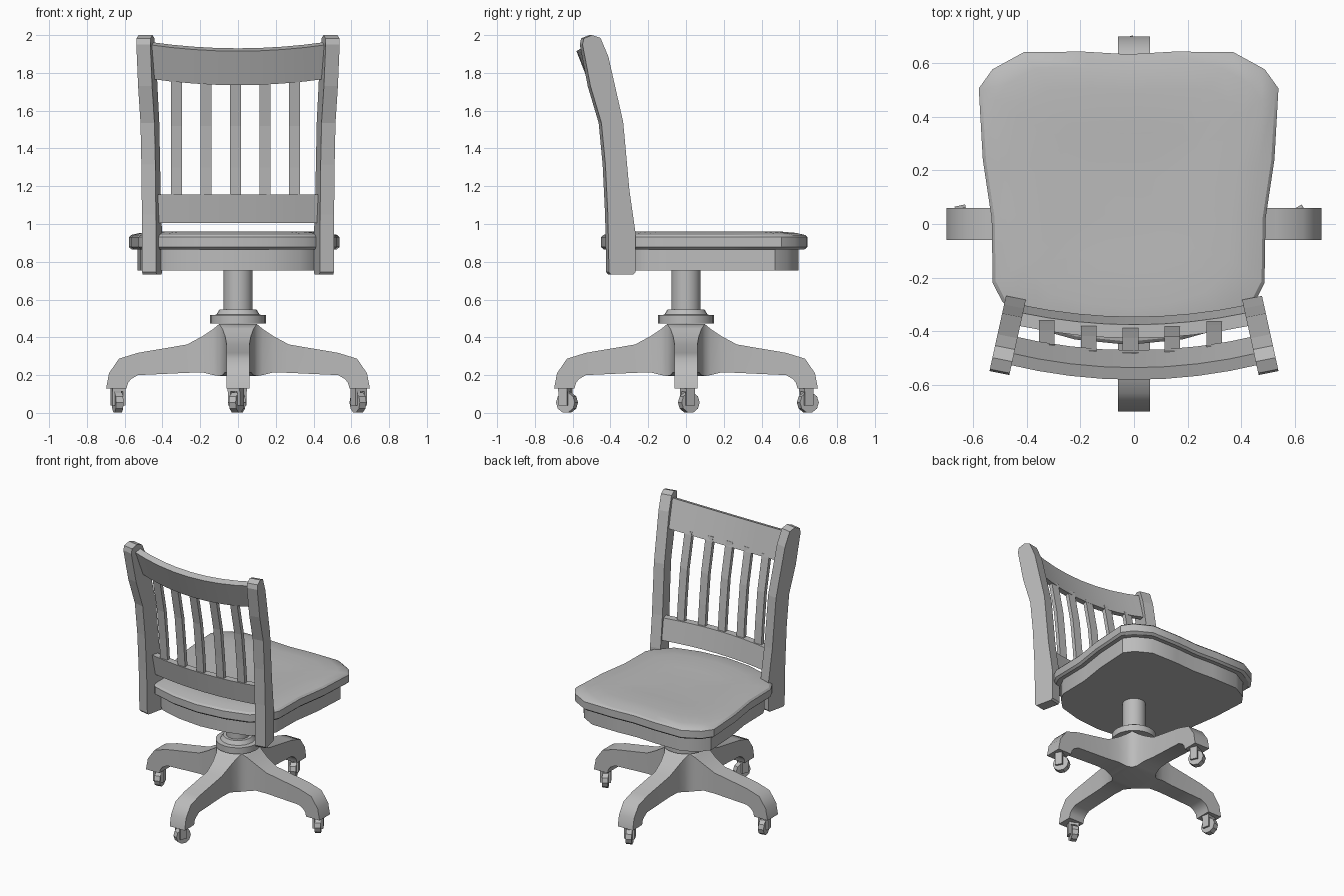
import bpy, bmesh, math
from mathutils import Matrix, Vector

if "Cube" in bpy.data.objects:
    bpy.data.objects.remove(bpy.data.objects["Cube"])

grey = bpy.data.materials.new("warm_grey")
grey.use_nodes = True
COLOUR = (0.5, 0.5, 0.5, 1)
grey.diffuse_color = COLOUR
grey.node_tree.nodes["Principled BSDF"].inputs["Base Color"].default_value = COLOUR


def finish(name, bm, smooth=None):
    bmesh.ops.remove_doubles(bm, verts=bm.verts[:], dist=0.0005)
    bmesh.ops.recalc_face_normals(bm, faces=bm.faces[:])
    mesh = bpy.data.meshes.new(name)
    bm.to_mesh(mesh)
    bm.free()
    obj = bpy.data.objects.new(name, mesh)
    bpy.context.collection.objects.link(obj)
    mesh.materials.append(grey)
    if smooth:
        bpy.ops.object.select_all(action='DESELECT')
        obj.select_set(True)
        bpy.context.view_layer.objects.active = obj
        bpy.ops.object.shade_smooth_by_angle(angle=math.radians(smooth))
    return obj


def loft(bm, rings, start=True, end=True):
    """Bridge equal-sized rings of points, with optional caps."""
    loops = [[bm.verts.new(p) for p in ring] for ring in rings]
    n = len(loops[0])
    for a, b in zip(loops, loops[1:]):
        for i in range(n):
            j = (i + 1) % n
            bm.faces.new((a[i], a[j], b[j], b[i]))
    if start:
        bm.faces.new(loops[0])
    if end:
        bm.faces.new(loops[-1])


def lathe(name, profile, sides=24):
    bm = bmesh.new()
    loft(bm, [[(r * math.cos(t), r * math.sin(t), z)
               for t in (math.tau * i / sides for i in range(sides))]
              for r, z in profile])
    return finish(name, bm, 35)


# Four-legged base, one leg lofted outward and repeated around the hub
LEG = [  # radius, half width, bottom, top
    (0.10, 0.10, 0.195, 0.47), (0.13, 0.082, 0.20, 0.445),
    (0.19, 0.068, 0.215, 0.405), (0.27, 0.06, 0.212, 0.362),
    (0.53, 0.06, 0.20, 0.318)]
bm = bmesh.new()
for k in range(4):
    turn = Matrix.Rotation(k * math.pi / 2, 3, 'Z')
    rings = [[(r, -w, b), (r, w, b), (r, w, t), (r, -w, t)] for r, w, b, t in LEG]
    # the curled foot fans round from the leg to the caster
    for (ri, zi), (ro, zo) in [((0.565, 0.18), (0.63, 0.287)),
                               ((0.582, 0.16), (0.683, 0.21)),
                               ((0.59, 0.13), (0.698, 0.13))]:
        rings.append([(ri, -0.06, zi), (ri, 0.06, zi), (ro, 0.06, zo), (ro, -0.06, zo)])
    loft(bm, [[turn @ Vector(p) for p in ring] for ring in rings], start=False)
for z in (0.195, 0.47):
    bm.faces.new([bm.verts.new((sx * 0.1, sy * 0.1, z))
                  for sx, sy in ((-1, -1), (1, -1), (1, 1), (-1, 1))])
finish("base_legs", bm, 40)

# Casters: wheel, stem and a pair of fork plates
for name, x, y, yaw in [("left", 0.635, 0.015, 30), ("right", -0.637, 0.015, 12),
                        ("back", 0, 0.645, 25), ("front", -0.008, -0.63, -25)]:
    bm = bmesh.new()
    across = Matrix.Rotation(math.pi / 2, 4, 'Y')
    bmesh.ops.create_cone(bm, cap_ends=True, segments=10, radius1=0.055, radius2=0.055,
                          depth=0.04, matrix=Matrix.Translation((0, 0, 0.055)) @ across)
    for side in (-1, 1):
        bmesh.ops.create_cube(bm, size=1, matrix=Matrix.Translation((side * 0.028, -0.008, 0.085))
                              @ Matrix.Diagonal((0.014, 0.05, 0.09, 1)))
    bmesh.ops.create_cube(bm, size=1, matrix=Matrix.Translation((0, -0.01, 0.124))
                          @ Matrix.Diagonal((0.07, 0.05, 0.022, 1)))
    bm.transform(Matrix.Translation((x, y, 0)) @ Matrix.Rotation(math.radians(yaw), 4, 'Z'))
    finish(name + "_caster", bm)

# Column and its collar
lathe("collar", [(0.147, 0.472), (0.147, 0.517), (0.115, 0.52), (0.098, 0.547)])
lathe("column", [(0.077, 0.53), (0.077, 0.77)])

# Seat outline, half of it mirrored about the seat's own middle
SEAT_X = -0.02
HALF = [(0, 0.632), (0.17, 0.642), (0.39, 0.64), (0.507, 0.576), (0.558, 0.505),
        (0.543, 0.24), (0.51, 0.02), (0.506, -0.22), (0.47, -0.29),
        (0.38, -0.38), (0.2, -0.43), (0, -0.45)]
OUTLINE = HALF + [(-x, y) for x, y in HALF[-2:0:-1]]


def seat_ring(inset, z):
    sx, sy, mid = 1 - inset / 0.55, 1 - inset / 0.545, 0.095
    return [(SEAT_X + x * sx, mid + (y - mid) * sy, z) for x, y in OUTLINE]


bm = bmesh.new()
loft(bm, [seat_ring(i, z) for i, z in
          [(0.015, 0.865), (0, 0.878), (0, 0.93), (0.012, 0.942), (0.06, 0.953),
           (0.14, 0.96), (0.3, 0.953), (0.45, 0.95)]])
finish("seat", bm, 30)
bm = bmesh.new()
loft(bm, [seat_ring(0.045, 0.755), seat_ring(0.045, 0.87)])
finish("seat_apron", bm, 30)

# Back posts: swept-back profile, turned so the rear edge splays outward
POST = [(-0.415, 0.745), (-0.405, 0.733), (-0.285, 0.733), (-0.275, 0.745),
        (-0.275, 0.955), (-0.307, 1.18), (-0.34, 1.54), (-0.418, 1.885),
        (-0.46, 1.985), (-0.505, 2.0), (-0.548, 1.983), (-0.555, 1.95),
        (-0.513, 1.73), (-0.455, 1.535), (-0.434, 1.315), (-0.421, 1.05)]
for name, side in (("left", 1), ("right", -1)):
    bm = bmesh.new()
    loft(bm, [[(side * (0.455 - 0.22 * (y + 0.345) + w), y + 0.2 * w, z) for y, z in POST]
              for w in (-0.037, 0.037)])
    finish(name + "_back_post", bm)


# Curved rails between the posts
def rail(name, section, half, bow, lift):
    bm = bmesh.new()
    loft(bm, [[(half * t, y + bow * t * t, z + lift * t * t) for y, z in section]
              for t in (i / 4 for i in range(-4, 5))])
    finish(name, bm, 20)


rail("top_rail", [(-0.47, 1.735), (-0.535, 1.93), (-0.58, 1.915), (-0.51, 1.735)],
     0.475, 0.058, 0.035)
rail("lower_rail", [(-0.345, 1.005), (-0.375, 1.155), (-0.425, 1.155), (-0.395, 1.005)],
     0.425, 0.045, 0)

# Five bent slats
SLAT = [(-0.385, 1.12), (-0.4, 1.3), (-0.425, 1.52), (-0.478, 1.77)]
for i in range(-2, 3):
    x = -0.013 + i * 0.156
    shift = 0.055 * (x / 0.45) ** 2
    bm = bmesh.new()
    loft(bm, [[(x - 0.029, y + shift, z), (x + 0.029, y + shift, z),
               (x + 0.029, y + shift - 0.028, z), (x - 0.029, y + shift - 0.028, z)]
              for y, z in SLAT])
    finish("back_slat_%d" % (i + 3), bm)
